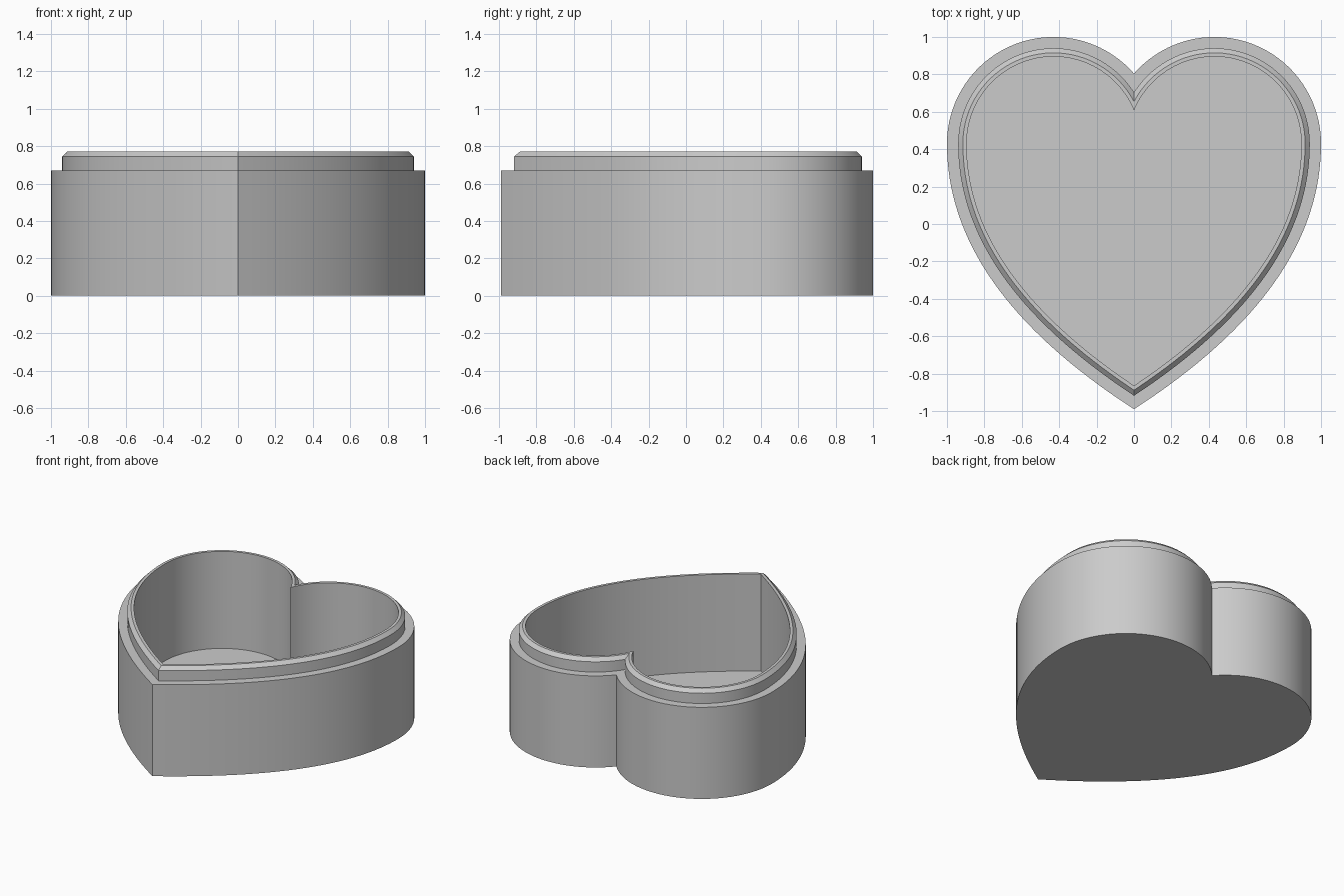
import bpy, bmesh, math
from mathutils import Vector

cube = bpy.data.objects.get("Cube")
if cube:
    bpy.data.objects.remove(cube, do_unlink=True)

CENTRE, RADIUS = Vector((0.43, 0.43)), 0.57   # round lobe of the heart
FLANK = [Vector(p) for p in ((1, 0.43), (1, -0.08), (0.68, -0.55), (0, -0.99))]
ARC_STEPS, FLANK_STEPS = 36, 32


def flank_point(t, inset):
    """Point on the curved flank, moved inward along its normal."""
    a, b, c, d = FLANK
    s = 1 - t
    pos = a * s**3 + b * 3 * s * s * t + c * 3 * s * t * t + d * t**3
    tan = ((b - a) * s * s + (c - b) * 2 * s * t + (d - c) * t * t).normalized()
    return pos + Vector((tan.y, -tan.x)) * inset


def heart(inset):
    """Closed heart outline, offset inward by a constant distance."""
    r = RADIUS - inset
    start = math.acos(-CENTRE.x / r)
    half = []
    for i in range(ARC_STEPS):
        ang = start * (1 - i / ARC_STEPS)
        half.append(CENTRE + Vector((math.cos(ang), math.sin(ang))) * r)
    # Find where the offset flank meets the centre line
    lo, hi = 0.5, 1.0
    for _ in range(40):
        mid = (lo + hi) / 2
        if flank_point(mid, inset).x > 0:
            lo = mid
        else:
            hi = mid
    half += [flank_point(hi * i / FLANK_STEPS, inset) for i in range(FLANK_STEPS + 1)]
    half[0].x = half[-1].x = 0
    return half + [Vector((-p.x, p.y)) for p in reversed(half[1:-1])]


# Wall section as (inset, height): outside, ledge, lip, chamfer, rim, inside
SECTION = [(0, 0), (0, 0.67), (0.06, 0.67), (0.06, 0.745),
           (0.085, 0.77), (0.105, 0.77), (0.105, 0.06)]

bm = bmesh.new()
rings = [[bm.verts.new((p.x, p.y, z)) for p in heart(d)] for d, z in SECTION]
for low, high in zip(rings, rings[1:]):
    for i in range(len(low)):
        j = (i + 1) % len(low)
        bm.faces.new((low[i], low[j], high[j], high[i]))
bm.faces.new(rings[0])     # underside
bm.faces.new(rings[-1])    # inner floor
bmesh.ops.recalc_face_normals(bm, faces=bm.faces)

mesh = bpy.data.meshes.new("heart_box_base")
bm.to_mesh(mesh)
bm.free()
box = bpy.data.objects.new("heart_box_base", mesh)
bpy.context.collection.objects.link(box)

# Plain grey finish
grey = bpy.data.materials.new("plain_grey")
grey.use_nodes = True
colour = (0.6, 0.6, 0.6, 1)
grey.diffuse_color = colour
grey.node_tree.nodes["Principled BSDF"].inputs["Base Color"].default_value = colour
mesh.materials.append(grey)

bpy.ops.object.select_all(action="DESELECT")
box.select_set(True)
bpy.context.view_layer.objects.active = box
bpy.ops.object.shade_smooth_by_angle(angle=math.radians(30))
